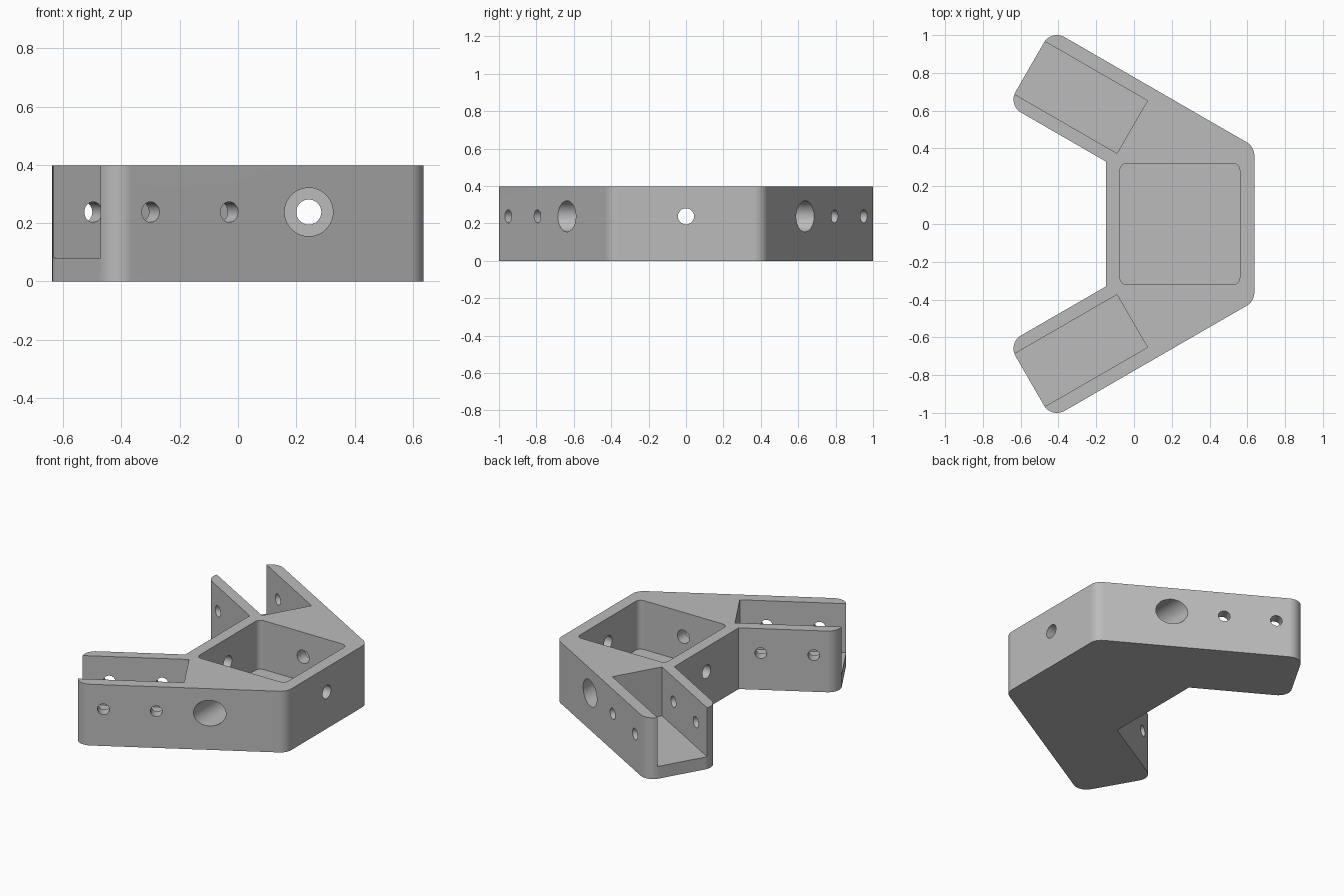
import bpy
import bmesh
from math import cos, pi, radians
from mathutils import Matrix, Vector

cube = bpy.data.objects.get("Cube")
if cube:
    bpy.data.objects.remove(cube)

HEIGHT, FLOOR, HOLE_Z = 0.397, 0.08, 0.238
# Arm frame: U runs along the arm, N points out of its outer wall
U = Vector((-cos(radians(30)), 0.5))
N = Vector((0.5, cos(radians(30))))
OUT, INN, TIP = 0.673, 0.212, 0.893   # arm walls (along N) and tip (along U)
BACK, FRONT = 0.637, -0.147           # straight faces of the middle block

grey = bpy.data.materials.new("plain grey")
grey.use_nodes = True
colour = (0.5, 0.5, 0.5, 1)
grey.diffuse_color = colour
grey.node_tree.nodes["Principled BSDF"].inputs["Base Color"].default_value = colour


def arm(u, n):
    return U * u + N * n


def on_wall(x, n):
    """Point at x on the line at distance n along N."""
    return Vector((x, (n - x * N.x) / N.y))


def mirror(p):
    return Vector((p.x, -p.y))


def fillet(corners, steps=10):
    """Round each (point, radius) corner of a closed polygon."""
    pts = []
    for i, (p, r) in enumerate(corners):
        if r == 0:
            pts.append(p)
            continue
        a = (corners[i - 1][0] - p).normalized()
        b = (corners[(i + 1) % len(corners)][0] - p).normalized()
        half = a.angle(b) / 2
        centre = p + (a + b).normalized() * (r / abs(Vector((cos(half), cos(pi / 2 - half))).y))
        start = p + a * (centre - p).dot(a) - centre
        end = p + b * (centre - p).dot(b) - centre
        for k in range(steps + 1):
            t = k / steps
            turn = pi - 2 * half
            # Interpolate round the arc
            arc = start * cos(pi / 2 - turn * (1 - t)) + end * cos(pi / 2 - turn * t)
            pts.append(centre + arc / cos(pi / 2 - turn))
    return pts


def make_object(name, bm):
    bmesh.ops.recalc_face_normals(bm, faces=bm.faces)
    mesh = bpy.data.meshes.new(name)
    bm.to_mesh(mesh)
    bm.free()
    mesh.materials.append(grey)
    obj = bpy.data.objects.new(name, mesh)
    bpy.context.collection.objects.link(obj)
    return obj


def prism(name, pts, z0, z1):
    bm = bmesh.new()
    face = bm.faces.new([bm.verts.new((p.x, p.y, z0)) for p in pts])
    ext = bmesh.ops.extrude_face_region(bm, geom=[face])["geom"]
    bmesh.ops.translate(bm, vec=(0, 0, z1 - z0),
                        verts=[v for v in ext if isinstance(v, bmesh.types.BMVert)])
    return make_object(name, bm)


def drill(name, a, b, radius):
    """Horizontal cylinder between two plan points."""
    axis = Vector((b.x - a.x, b.y - a.y, 0))
    mid = (a + b) / 2
    place = Matrix.Translation((mid.x, mid.y, HOLE_Z)) @ axis.to_track_quat('Z', 'Y').to_matrix().to_4x4()
    bm = bmesh.new()
    bmesh.ops.create_cone(bm, cap_ends=True, segments=48, radius1=radius,
                          radius2=radius, depth=axis.length, matrix=place)
    return make_object(name, bm)


# Body outline: back corner, arm tip, inner corner, then mirrored
half_outline = [(on_wall(BACK, OUT), 0.08), (arm(TIP, OUT), 0.08),
                (arm(TIP, INN), 0.08), (on_wall(FRONT, INN), 0)]
outline = half_outline + [(mirror(p), r) for p, r in reversed(half_outline)]
body = prism("bracket_body", fillet(outline), 0, HEIGHT)

# Middle pocket and the hole through its two x walls
cutters = [
    prism("middle_pocket_cutter",
          fillet([(Vector(c), 0.035) for c in
                  ((-0.074, -0.32), (0.56, -0.32), (0.56, 0.32), (-0.074, 0.32))]),
          FLOOR, 0.6),
    drill("middle_hole_cutter", Vector((-0.4, 0)), Vector((0.8, 0)), 0.043),
]

# Arm pockets, arm screw holes and counterbored side holes
for side, flip in (("left", lambda p: p), ("right", mirror)):
    pocket = [arm(0.265, 0.279), arm(1.1, 0.279), arm(1.1, 0.601), arm(0.265, 0.601)]
    cutters.append(prism(side + "_arm_pocket_cutter", [flip(p) for p in pocket], FLOOR, 0.6))
    for u in (0.735, 0.423):
        cutters.append(drill(side + "_arm_hole_cutter", flip(arm(u, 0.15)), flip(arm(u, 0.8)), 0.035))
    x = 0.243
    cutters.append(drill(side + "_bore_cutter", flip(Vector((x, 0.4))), flip(Vector((x, 0.9))), 0.083))
    cutters.append(drill(side + "_bolt_hole_cutter", flip(Vector((x, 0.2))), flip(Vector((x, 0.6))), 0.043))

# Cut everything out of the body
bpy.ops.object.select_all(action='DESELECT')
bpy.context.view_layer.objects.active = body
body.select_set(True)
for cutter in cutters:
    cutter.hide_render = True
    cut = body.modifiers.new(cutter.name, 'BOOLEAN')
    cut.operation = 'DIFFERENCE'
    cut.solver = 'EXACT'
    cut.object = cutter
    bpy.ops.object.modifier_apply(modifier=cut.name)
for cutter in cutters:
    bpy.data.objects.remove(cutter)

bpy.ops.object.shade_smooth_by_angle(angle=radians(30))
weighted = body.modifiers.new("even_shading", 'WEIGHTED_NORMAL')
weighted.keep_sharp = True
